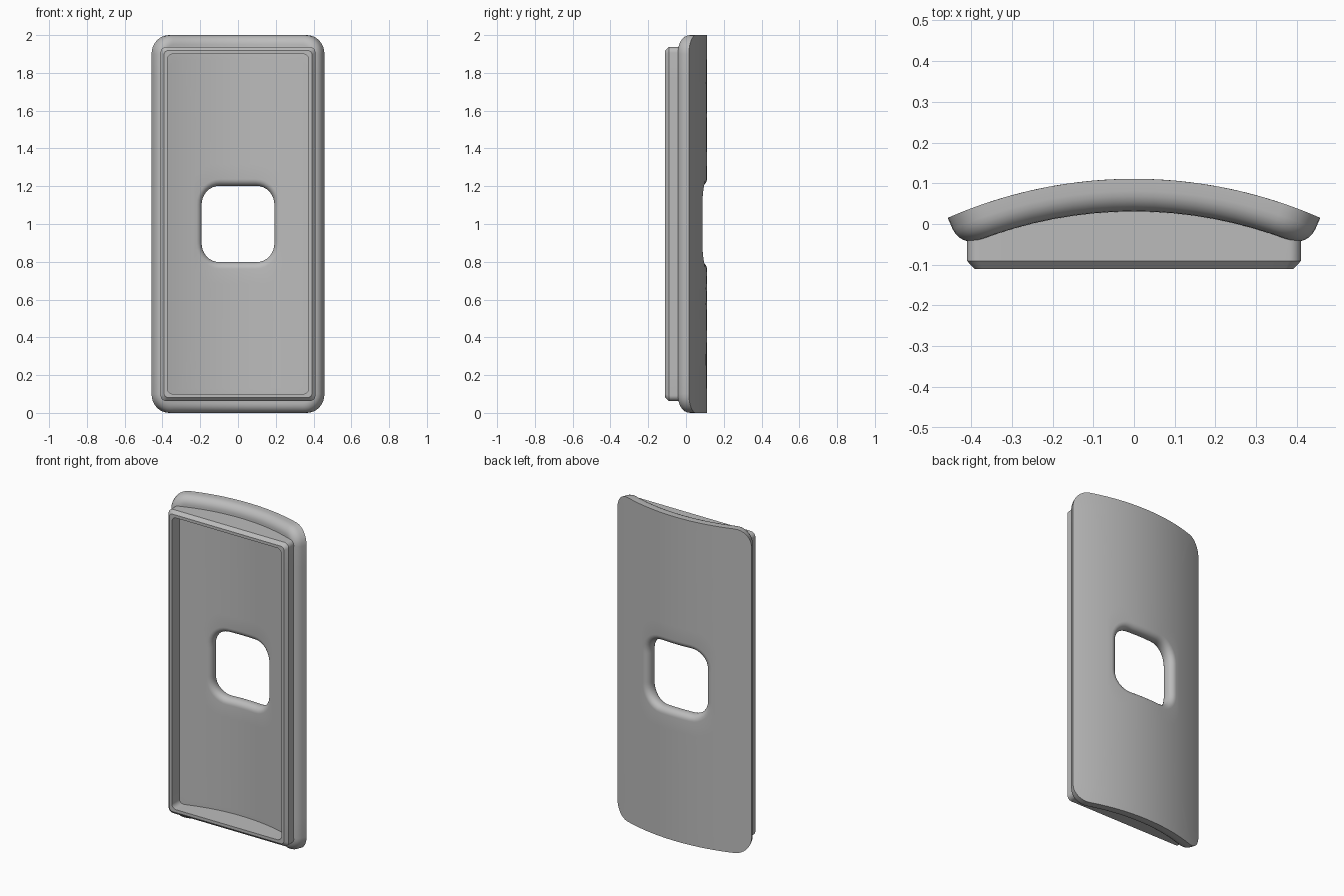
import bpy, bmesh
from math import sin, cos, pi, sqrt, radians

cube = bpy.data.objects.get("Cube")
if cube:
    bpy.data.objects.remove(cube, do_unlink=True)

grey = bpy.data.materials.new("plain grey")
grey.use_nodes = True
colour = (0.5, 0.5, 0.5, 1)
grey.diffuse_color = colour
grey.node_tree.nodes["Principled BSDF"].inputs["Base Color"].default_value = colour

RADIUS = 1.139            # outer radius of the curved plate
AXIS_Y = 0.111 - RADIUS   # bend axis
THICK = 0.08


def rounded_rect(half_w, half_h, r, corner=8, side=14):
    """Evenly matched loop of points, so that any two loops can be joined."""
    pts = []
    for q, (sx, sz) in enumerate([(1, 1), (-1, 1), (-1, -1), (1, -1)]):
        cx, cz = sx * (half_w - r), sz * (half_h - r)
        for i in range(corner + 1):
            a = (q + i / corner) * pi / 2
            pts.append((cx + r * cos(a), cz + r * sin(a)))
        nx, nz = [(-1, 1), (-1, -1), (1, -1), (1, 1)][q]
        a = (q + 1) * pi / 2
        end = (nx * (half_w - r) + r * cos(a), nz * (half_h - r) + r * sin(a))
        x0, z0 = pts[-1]
        for i in range(1, side):
            t = i / side
            pts.append((x0 + (end[0] - x0) * t, z0 + (end[1] - z0) * t))
    return pts


def bend(u, depth, z):
    """Wrap a flat point round the vertical bend axis."""
    a = u / RADIUS
    return ((RADIUS - depth) * sin(a), AXIS_Y + (RADIUS - depth) * cos(a), z + 1)


def front_y(x):
    return AXIS_Y + sqrt((RADIUS - THICK) ** 2 - x * x)


def closed_skin(name, rings):
    """Join the rings in order, and the last one back to the first."""
    bm = bmesh.new()
    loops = [[bm.verts.new(p) for p in ring] for ring in rings]
    n = len(loops[0])
    for k, a in enumerate(loops):
        b = loops[(k + 1) % len(loops)]
        for i in range(n):
            j = (i + 1) % n
            bm.faces.new((a[i], a[j], b[j], b[i]))
    bmesh.ops.recalc_face_normals(bm, faces=bm.faces)
    mesh = bpy.data.meshes.new(name)
    bm.to_mesh(mesh)
    bm.free()
    mesh.materials.append(grey)
    obj = bpy.data.objects.new(name, mesh)
    bpy.context.collection.objects.link(obj)
    bpy.ops.object.select_all(action="DESELECT")
    obj.select_set(True)
    bpy.context.view_layer.objects.active = obj
    bpy.ops.object.shade_smooth_by_angle(angle=radians(30))
    return obj


# Curved plate: outer edge, rounded front lip, front, rounded window, back
def outer(inset, depth):
    return [(u, depth, z) for u, z in
            rounded_rect(0.471 - inset, 1 - inset, 0.1 - inset)]


def window(grow, depth):
    return [(u, depth, z) for u, z in
            rounded_rect(0.202 + grow, 0.202 + grow, 0.1 + grow)]


def between(a, b, steps=9):
    return [[tuple(p + (q - p) * k / steps for p, q in zip(v, w))
             for v, w in zip(a, b)] for k in range(1, steps)]


LIP, SOFT, STEPS = 0.05, 0.036, 6
angles = [k / STEPS * pi / 2 for k in range(STEPS + 1)]
lip = [outer(LIP * (1 - cos(a)), THICK - LIP + LIP * sin(a)) for a in angles]
hole_front = [window(SOFT * (1 - sin(a)), THICK - SOFT + SOFT * cos(a)) for a in angles]
hole_back = [window(SOFT * (1 - cos(a)), SOFT - SOFT * sin(a)) for a in angles]
back_edge = outer(0, 0)
flat = (lip + between(lip[-1], hole_front[0]) + hole_front + hole_back
        + between(hole_back[-1], back_edge) + [back_edge])
closed_skin("curved_plate", [[bend(*p) for p in ring] for ring in flat])


# Raised rim: outer wall, chamfer, front face, inner wall down to the plate
def rim_ring(half_w, half_h, r, y=None):
    return [(x, front_y(x) + 0.015 if y is None else y, z + 1)
            for x, z in rounded_rect(half_w, half_h, r)]


closed_skin("raised_rim", [
    rim_ring(0.41, 0.937, 0.03),
    rim_ring(0.41, 0.937, 0.03, -0.091),
    rim_ring(0.391, 0.918, 0.02, -0.111),
    rim_ring(0.374, 0.9, 0.03, -0.111),
    rim_ring(0.374, 0.9, 0.03),
])
